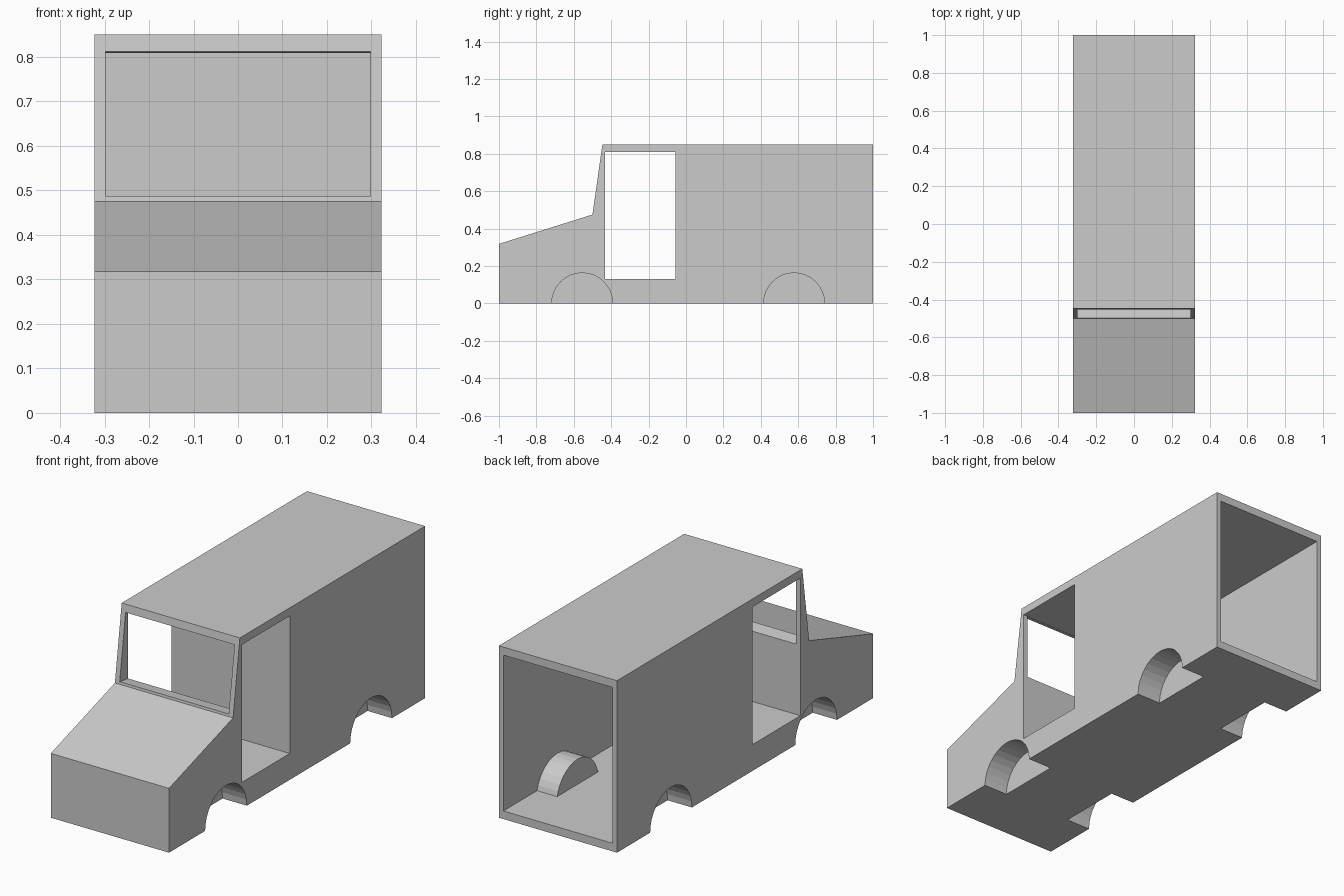
import bpy, bmesh, math

if "Cube" in bpy.data.objects:
    bpy.data.objects.remove(bpy.data.objects["Cube"])

W = 0.323            # half width of the body
INNER = 0.298        # half width of the openings
ARCH_R = 0.163


def prism(name, profile, x0, x1):
    """Extrude a (y, z) profile along x."""
    bm = bmesh.new()
    face = bm.faces.new([bm.verts.new((x0, y, z)) for y, z in profile])
    ext = bmesh.ops.extrude_face_region(bm, geom=[face])
    moved = [v for v in ext["geom"] if isinstance(v, bmesh.types.BMVert)]
    bmesh.ops.translate(bm, verts=moved, vec=(x1 - x0, 0, 0))
    bmesh.ops.recalc_face_normals(bm, faces=bm.faces)
    mesh = bpy.data.meshes.new(name)
    bm.to_mesh(mesh)
    bm.free()
    ob = bpy.data.objects.new(name, mesh)
    bpy.context.collection.objects.link(ob)
    return ob


def cut(target, cutter):
    """Subtract the cutter, then discard it."""
    mod = target.modifiers.new("cut", 'BOOLEAN')
    mod.operation = 'DIFFERENCE'
    mod.solver = 'EXACT'
    mod.object = cutter
    cutter.hide_render = True
    bpy.context.view_layer.objects.active = target
    bpy.ops.object.modifier_apply(modifier=mod.name)
    bpy.data.objects.remove(cutter, do_unlink=True)


def rect(y0, y1, z0, z1):
    return [(y0, z0), (y1, z0), (y1, z1), (y0, z1)]


def arch(yc, r, n=16):
    pts = [(yc + r * math.cos(math.pi * i / n), r * math.sin(math.pi * i / n))
           for i in range(n + 1)]
    return pts + [(yc - r, -0.1), (yc + r, -0.1)]


# Van body: solid side profile
body = prism("van_body", [(-1, 0), (-1, 0.318), (-0.5, 0.475), (-0.447, 0.85),
                          (1, 0.85), (1, 0)], -W, W)

# Cargo hold, open at the back, leaving the wheel housings standing inside
hold = prism("cargo_hold_cutter", rect(-0.03, 1.1, 0.04, 0.81), -INNER, INNER)
for s in (-1, 1):
    cut(hold, prism("housing_cutter", arch(0.578, ARCH_R + 0.002), *sorted((s * 0.188, s * 0.5))))
cut(body, hold)

# Cab: doorway running straight through from side to side
cut(body, prism("doorway_cutter", rect(-0.432, -0.057, 0.13, 0.81), -0.5, 0.5))

# Windscreen opening, cut square to the sloping front
slope = (0.5 - 0.447) / 0.375
length = math.hypot(1, slope)
ny, nz = 1 / length, -slope / length
screen = []
for z, depths in ((0.487, (-0.05, 0.1)), (0.812, (0.1, -0.05))):
    y = -0.5 + (z - 0.475) * slope
    screen += [(y + d * ny, z + d * nz) for d in depths]
cut(body, prism("windscreen_cutter", screen, -INNER, INNER))

# Wheel arches
for yc in (-0.555, 0.578):
    for s in (-1, 1):
        cut(body, prism("wheel_arch_cutter", arch(yc, ARCH_R), *sorted((s * 0.19, s * 0.5))))
